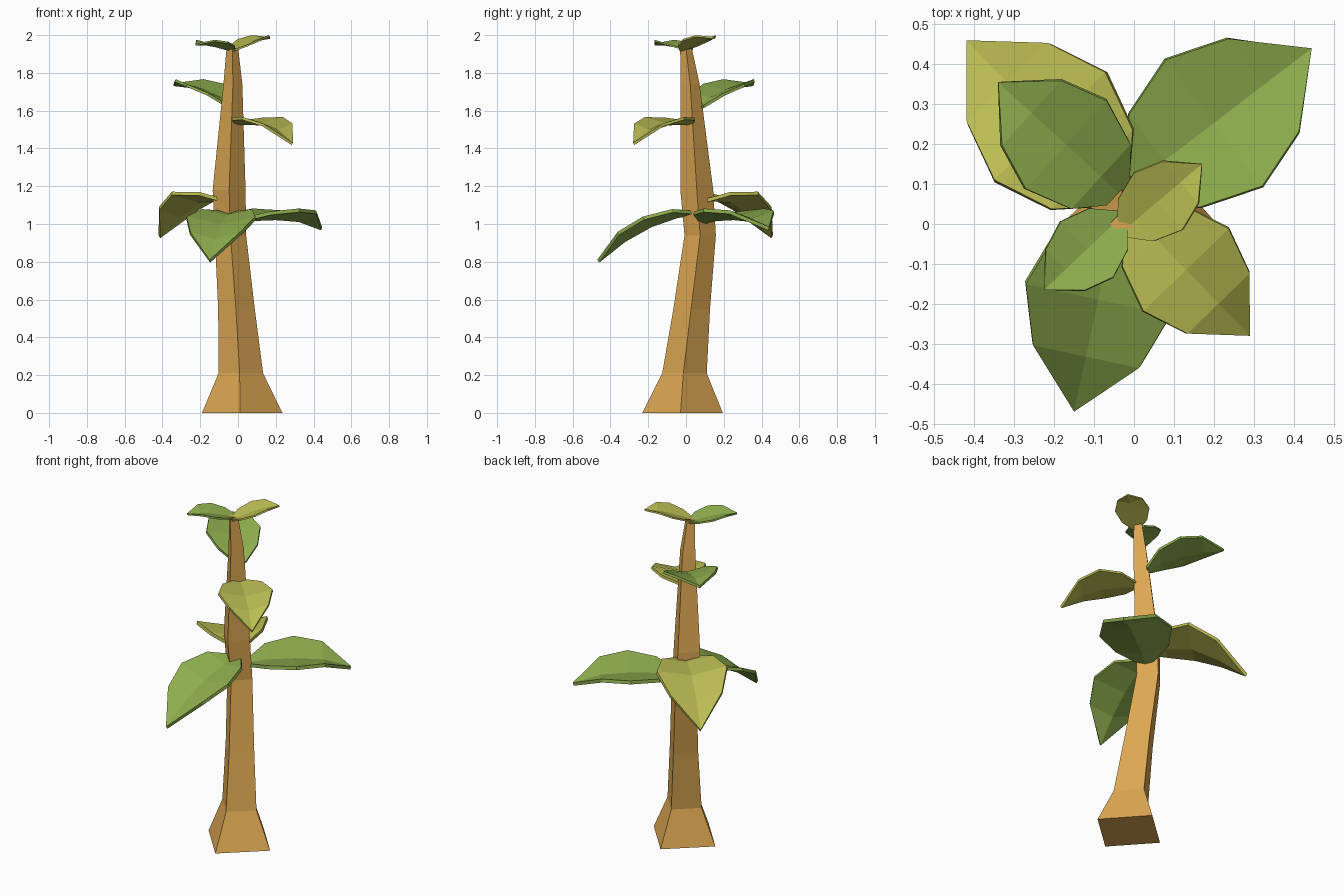
import bpy, bmesh, math
from mathutils import Vector

cube = bpy.data.objects.get("Cube")
if cube:
    bpy.data.objects.remove(cube, do_unlink=True)


def material(name, rgb):
    mat = bpy.data.materials.new(name)
    mat.use_nodes = True
    mat.diffuse_color = (*rgb, 1)
    mat.node_tree.nodes["Principled BSDF"].inputs["Base Color"].default_value = (*rgb, 1)
    return mat


BARK = material("tan bark", (0.72, 0.39, 0.085))
GREEN = material("leaf green", (0.27, 0.42, 0.075))
YELLOW = material("yellow green", (0.49, 0.50, 0.085))


def finish(bm, name, mat):
    mesh = bpy.data.meshes.new(name)
    bm.to_mesh(mesh)
    bm.free()
    mesh.materials.append(mat)
    obj = bpy.data.objects.new(name, mesh)
    bpy.context.collection.objects.link(obj)
    return obj


def make_trunk(sections):
    """Loft square sections (height, centre x, centre y, radius, twist)."""
    bm = bmesh.new()
    rings = []
    for z, cx, cy, r, twist in sections:
        angles = [math.radians(90 * k + twist) for k in range(4)]
        rings.append([bm.verts.new((cx + r * math.cos(a), cy + r * math.sin(a), z))
                      for a in angles])
    for low, high in zip(rings, rings[1:]):
        for k in range(4):
            n = (k + 1) % 4
            bm.faces.new((low[k], low[n], high[n], high[k]))
    bm.faces.new(rings[0][::-1])
    bm.faces.new(rings[-1])
    return finish(bm, "trunk", BARK)


# Leaf outline: position along the rib, half width, edge lift (all per length)
OUTLINE = [(0, 0.07, 0.02), (0.17, 0.26, 0.055), (0.45, 0.355, 0.075), (0.73, 0.26, 0.075)]


def make_leaf(name, mat, base, tip, heights):
    """Creased leaf from base to tip, arching through the rib heights."""
    bm = bmesh.new()
    base, tip = Vector(base), Vector(tip)
    axis = tip - base
    side = Vector((-axis.y, axis.x))
    size = axis.length
    rows = []
    for (t, half, lift), z in zip(OUTLINE, heights):
        rib = base + axis * t
        rows.append([bm.verts.new((*(rib + side * half * s), z + lift * size * abs(s)))
                     for s in (1, 0, -1)])
    for a, b in zip(rows, rows[1:]):
        for k in range(2):
            bm.faces.new((a[k], a[k + 1], b[k + 1], b[k]))
    end = bm.verts.new((*tip, heights[-1]))
    for k in range(2):
        bm.faces.new((rows[-1][k], rows[-1][k + 1], end))
    leaf = finish(bm, name, mat)
    shell = leaf.modifiers.new("thickness", "SOLIDIFY")
    shell.thickness = 0.035 * size
    shell.offset = -1
    return leaf


# Leaning, tapered trunk with a flared foot
make_trunk([
    (0, 0.022, -0.018, 0.213, -3),
    (0.21, 0.015, -0.008, 0.118, -3),
    (0.55, -0.008, 0.03, 0.097, -2),
    (0.94, -0.04, 0.075, 0.083, 0),
    (1.18, -0.047, 0.057, 0.087, 0),
    (1.74, -0.027, 0.022, 0.05, 0),
    (1.93, -0.03, 0.0, 0.031, 0),
])

# Large lower leaves
make_leaf("lower_back_right_leaf", YELLOW, (-0.04, 0.07), (-0.42, 0.46),
          (1.12, 1.14, 1.13, 1.05, 0.94))
make_leaf("lower_back_left_leaf", GREEN, (0.0, 0.1), (0.445, 0.44),
          (1.02, 1.035, 1.04, 1.03, 0.985))
make_leaf("lower_front_leaf", GREEN, (-0.04, 0.04), (-0.15, -0.47),
          (1.06, 1.05, 1.00, 0.92, 0.81))

# Middle leaves
make_leaf("middle_front_leaf", YELLOW, (0.0, 0.02), (0.29, -0.28),
          (1.54, 1.54, 1.535, 1.50, 1.43))
make_leaf("middle_back_leaf", GREEN, (-0.03, 0.07), (-0.34, 0.355),
          (1.62, 1.67, 1.71, 1.735, 1.745))

# Small crown leaves
make_leaf("crown_back_leaf", YELLOW, (-0.03, -0.02), (0.17, 0.15),
          (1.92, 1.935, 1.96, 1.98, 1.99))
make_leaf("crown_front_leaf", GREEN, (-0.03, 0.02), (-0.225, -0.165),
          (1.92, 1.93, 1.945, 1.955, 1.955))
